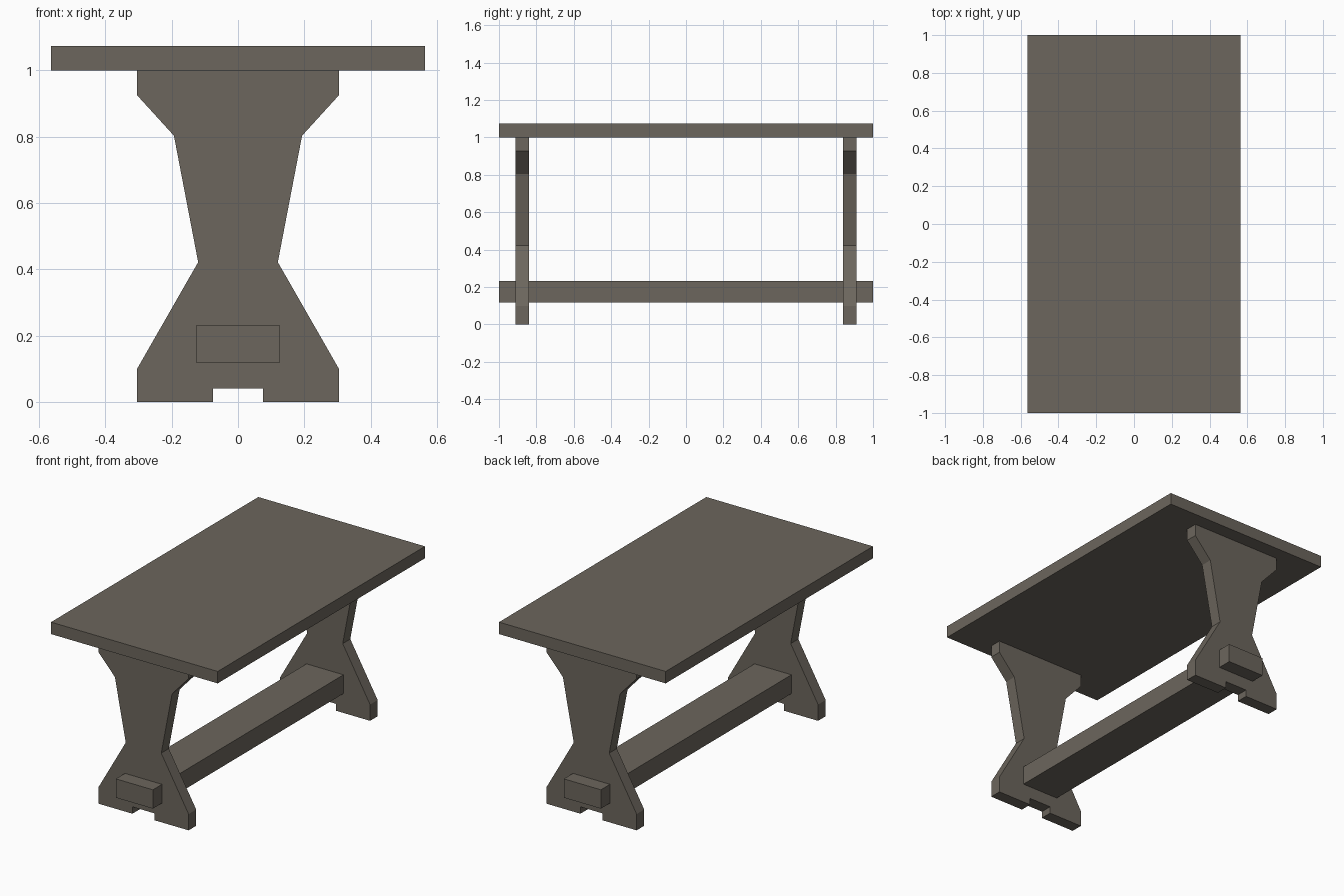
import bpy, bmesh

if "Cube" in bpy.data.objects:
    bpy.data.objects.remove(bpy.data.objects["Cube"])

wood = bpy.data.materials.new("dark grey brown wood")
wood.diffuse_color = (0.15, 0.133, 0.109, 1)
wood.use_nodes = True
wood.node_tree.nodes["Principled BSDF"].inputs["Base Color"].default_value = wood.diffuse_color


def extrude_profile(name, points, y0, y1):
    """Extrude an (x, z) outline from y0 to y1."""
    bm = bmesh.new()
    face = bm.faces.new([bm.verts.new((x, y0, z)) for x, z in points])
    ext = bmesh.ops.extrude_face_region(bm, geom=[face])
    verts = [g for g in ext["geom"] if isinstance(g, bmesh.types.BMVert)]
    bmesh.ops.translate(bm, verts=verts, vec=(0, y1 - y0, 0))
    bmesh.ops.recalc_face_normals(bm, faces=bm.faces)
    mesh = bpy.data.meshes.new(name)
    bm.to_mesh(mesh)
    bm.free()
    mesh.materials.append(wood)
    obj = bpy.data.objects.new(name, mesh)
    bpy.context.collection.objects.link(obj)
    return obj


def box(name, half_x, z0, z1):
    return extrude_profile(name, [(-half_x, z0), (half_x, z0), (half_x, z1), (-half_x, z1)], -1, 1)


# Table top and the stretcher passing through both trestles
box("table_top", 0.563, 1.0, 1.073)
box("stretcher_beam", 0.125, 0.118, 0.233)

# Waisted trestle legs with a notch between the feet
half = [(0.075, 0.042), (0.075, 0), (0.305, 0), (0.305, 0.099), (0.12, 0.422),
        (0.193, 0.803), (0.305, 0.926), (0.305, 1.0)]
outline = half + [(-x, z) for x, z in reversed(half)]
extrude_profile("front_trestle_leg", outline, -0.912, -0.839)
extrude_profile("back_trestle_leg", outline, 0.839, 0.912)
